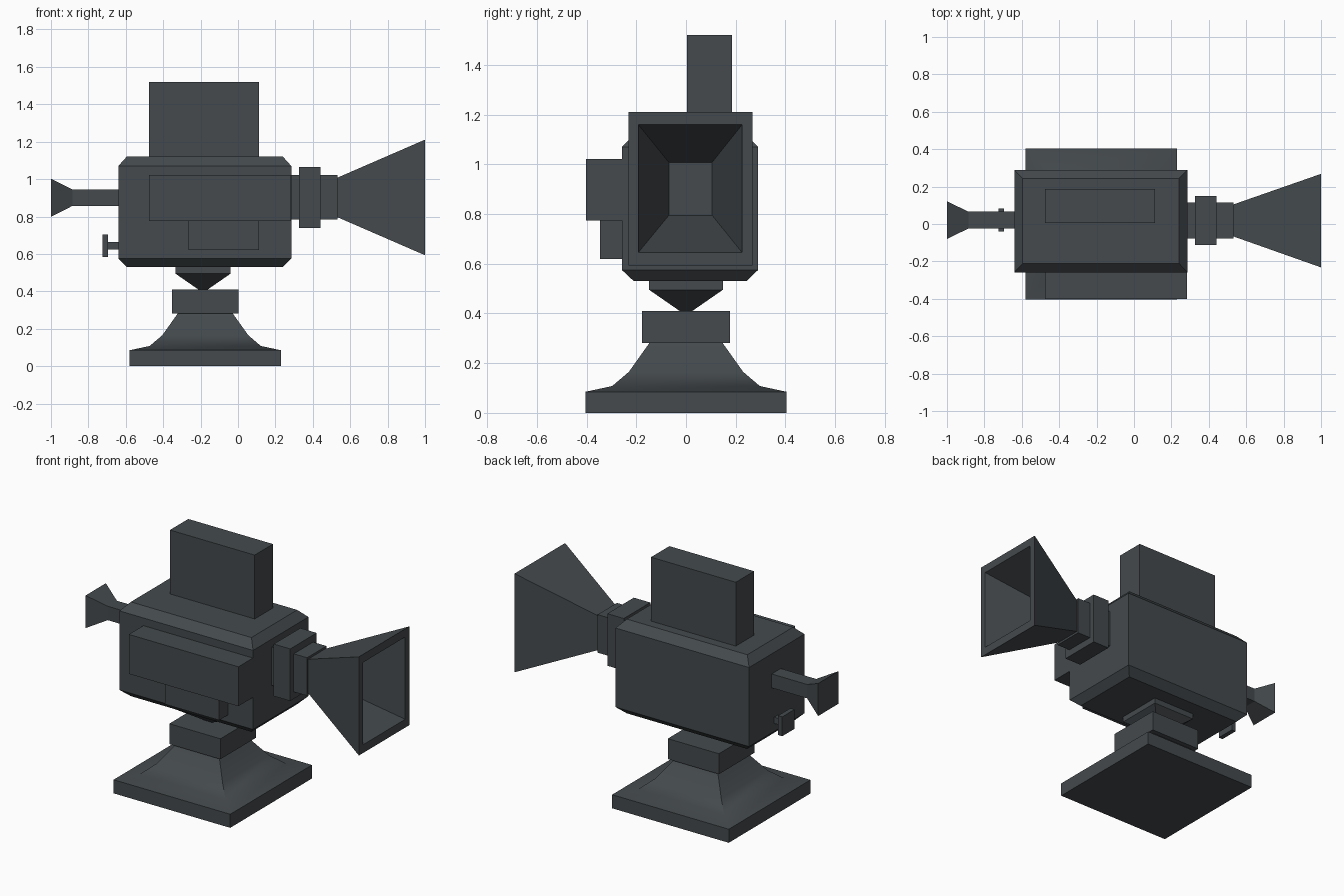
import bpy, bmesh, math

if "Cube" in bpy.data.objects:
    bpy.data.objects.remove(bpy.data.objects["Cube"])

slate = bpy.data.materials.new("dark_slate")
slate.diffuse_color = (0.058, 0.068, 0.074, 1)
slate.use_nodes = True
slate.node_tree.nodes["Principled BSDF"].inputs["Base Color"].default_value = slate.diffuse_color


def loft(name, axis, sections, smooth=False):
    """Skin rectangles along x or z. Section: (pos, a0, a1, b0, b1);
    (a, b) is (y, z) for the x axis and (x, y) for the z axis."""
    bm = bmesh.new()
    rings = []
    for p, a0, a1, b0, b1 in sections:
        corners = [(a0, b0), (a1, b0), (a1, b1), (a0, b1)]
        rings.append([bm.verts.new((p, a, b) if axis == 'x' else (a, b, p))
                      for a, b in corners])
    for lo, hi in zip(rings, rings[1:]):
        for i in range(4):
            j = (i + 1) % 4
            bm.faces.new((lo[i], lo[j], hi[j], hi[i]))
    bm.faces.new(rings[0][::-1])
    bm.faces.new(rings[-1])
    bmesh.ops.recalc_face_normals(bm, faces=bm.faces)
    me = bpy.data.meshes.new(name)
    bm.to_mesh(me)
    bm.free()
    me.materials.append(slate)
    ob = bpy.data.objects.new(name, me)
    bpy.context.collection.objects.link(ob)
    if smooth:
        bpy.ops.object.select_all(action='DESELECT')
        ob.select_set(True)
        bpy.context.view_layer.objects.active = ob
        bpy.ops.object.shade_smooth_by_angle(angle=math.radians(30))
    return ob


def box(name, x0, x1, y0, y1, z0, z1):
    return loft(name, 'z', [(z0, x0, x1, y0, y1), (z1, x0, x1, y0, y1)])


def square(z, half, cx=-0.175):
    return (z, cx - half, cx + half, -half, half)


# Stand: plinth with a curved foot, neck block, inverted pyramid head
loft("stand_foot", 'z', [square(0, 0.404), square(0.085, 0.404), square(0.108, 0.297),
                         square(0.165, 0.23), square(0.283, 0.146)], smooth=True)
loft("stand_neck", 'z', [square(0.282, 0.177), square(0.41, 0.177)])
loft("stand_head", 'z', [square(0.405, 0.018, -0.187), square(0.495, 0.148, -0.187),
                         square(0.535, 0.148, -0.187)])

# Camera body with chamfered top and bottom
wide, narrow = (-0.64, 0.285, -0.258, 0.29), (-0.595, 0.24, -0.21, 0.243)
loft("camera_body", 'z', [(0.53, *narrow), (0.575, *wide), (1.07, *wide), (1.12, *narrow)])

# Film magazine and side housings
box("film_magazine", -0.475, 0.112, 0.005, 0.186, 1.1, 1.52)
box("side_housing", -0.475, 0.284, -0.402, -0.25, 0.775, 1.022)
box("side_housing_lower", -0.265, 0.112, -0.346, -0.25, 0.62, 0.78)

# Lens barrel of three square rings
for name, x0, x1, h, w in (("lens_mount", 0.28, 0.326, 0.119, 0.096),
                           ("lens_ring", 0.326, 0.44, 0.163, 0.131),
                           ("lens_front", 0.44, 0.532, 0.119, 0.096)):
    box(name, x0, x1, 0.019 - w, 0.019 + w, 0.902 - h, 0.902 + h)

# Flared lens hood, hollow towards the front
loft("lens_hood", 'x', [(0.53, -0.066, 0.104, 0.797, 1.007),
                        (1.0, -0.232, 0.268, 0.593, 1.211),
                        (1.0, -0.192, 0.226, 0.645, 1.16),
                        (0.56, -0.069, 0.105, 0.795, 1.008)])

# Viewfinder tube with flared eyepiece
loft("viewfinder", 'x', [(-1.0, -0.08, 0.121, 0.798, 1.002), (-0.885, -0.024, 0.066, 0.857, 0.944),
                         (-0.63, -0.024, 0.066, 0.857, 0.944)])

# Rear knob on a short shaft
box("knob_shaft", -0.7, -0.63, 0.0, 0.042, 0.625, 0.664)
box("knob_plate", -0.724, -0.695, -0.04, 0.082, 0.583, 0.704)
